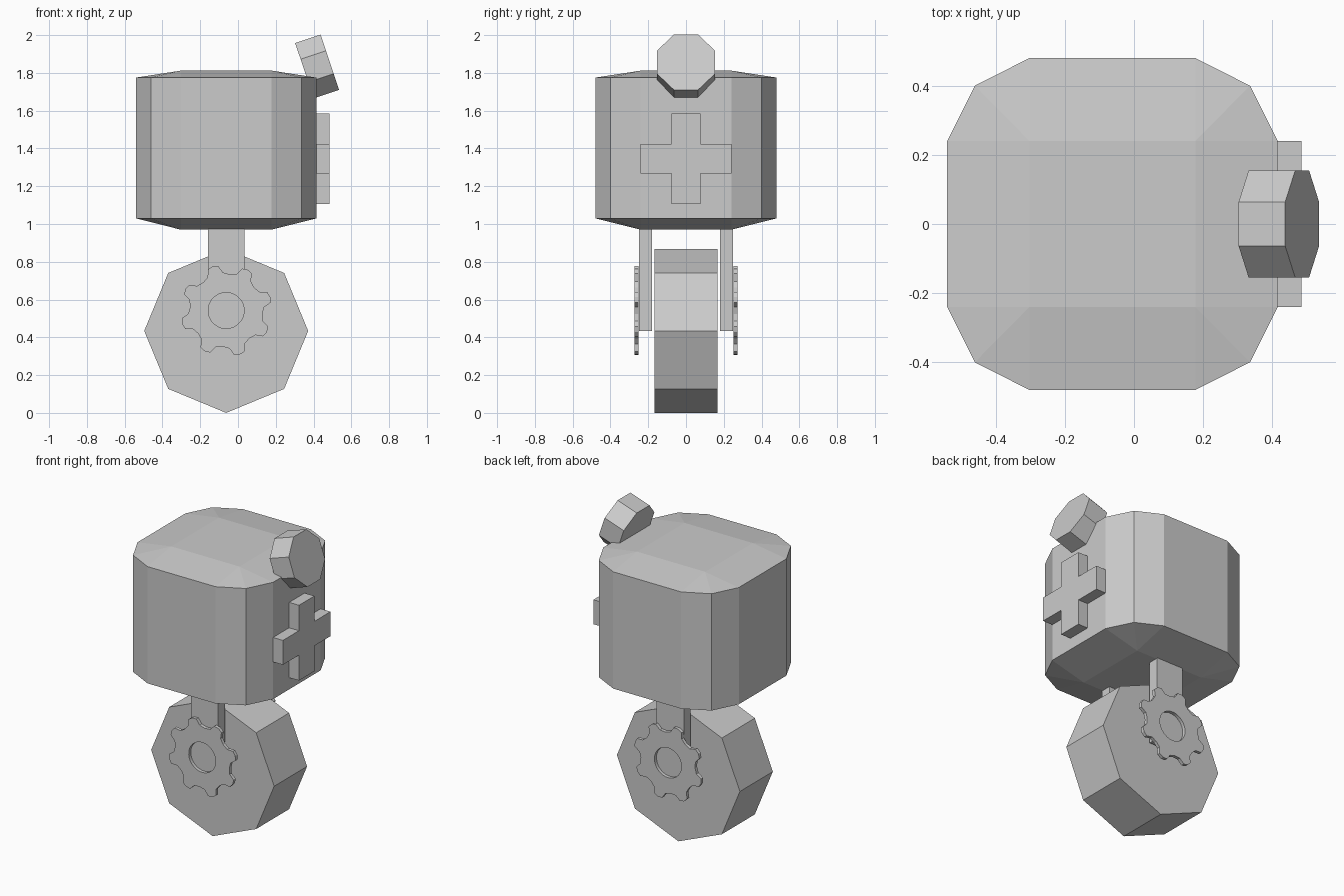
import bpy, bmesh, math
from mathutils import Matrix, Vector

if "Cube" in bpy.data.objects:
    bpy.data.objects.remove(bpy.data.objects["Cube"])

CX = -0.0625  # shared centre line of body, wheel and legs


def finish(bm, name):
    bmesh.ops.recalc_face_normals(bm, faces=bm.faces)
    mesh = bpy.data.meshes.new(name)
    bm.to_mesh(mesh)
    bm.free()
    obj = bpy.data.objects.new(name, mesh)
    bpy.context.collection.objects.link(obj)
    return obj


def prism(name, profile, depth, matrix):
    """Extrude a 2D profile from local z = 0 to depth, then place it."""
    bm = bmesh.new()
    face = bm.faces.new([bm.verts.new((u, v, 0)) for u, v in profile])
    ext = bmesh.ops.extrude_face_region(bm, geom=[face])["geom"]
    bmesh.ops.translate(bm, vec=(0, 0, depth),
                        verts=[g for g in ext if isinstance(g, bmesh.types.BMVert)])
    bm.transform(matrix)
    return finish(bm, name)


def frame(u, v, w, origin):
    m = Matrix((u, v, w)).transposed().to_4x4()
    m.translation = Vector(origin)
    return m


def polygon(n, r, start):
    return [(r * math.cos(start + math.tau * i / n),
             r * math.sin(start + math.tau * i / n)) for i in range(n)]


# Body: rounded box with shallow domed top and bottom
bm = bmesh.new()
inner, rings = [], []
corner = [(0.478, 0.24), (0.398, 0.40), (0.24, 0.48)]
signs = [(1, 1), (-1, 1), (-1, -1), (1, -1)]
for z_edge, z_cap in ((1.03, 0.97), (1.775, 1.812)):
    ring = []
    for sx, sy in signs:
        pts = corner if sx * sy > 0 else corner[::-1]
        ring += [bm.verts.new((CX + sx * x, sy * y, z_edge)) for x, y in pts]
    cap = [bm.verts.new((CX + sx * 0.24, sy * 0.24, z_cap)) for sx, sy in signs]
    bm.faces.new(cap)
    for i in range(4):
        a, b, c, d = (ring[(3 * i + k) % 12] for k in range(4))
        bm.faces.new((cap[i], a, b))
        bm.faces.new((cap[i], b, c))
        bm.faces.new((cap[i], c, d, cap[(i + 1) % 4]))
    rings.append(ring)
for i in range(12):
    j = (i + 1) % 12
    bm.faces.new((rings[0][i], rings[0][j], rings[1][j], rings[1][i]))
finish(bm, "body")

# Wheel: octagonal, standing on one corner
X, Y, Z = (1, 0, 0), (0, 1, 0), (0, 0, 1)
prism("wheel", polygon(8, 0.434, math.pi / 2), 0.332,
      frame(X, Z, Y, (CX, -0.166, 0.434)))

# Fork legs and toothed hub rings on both sides
teeth = [(-22.5, 0.192), (-12, 0.202), (-7, 0.238), (0, 0.244), (7, 0.238), (12, 0.202)]
for side, label in ((-1, "front"), (1, "back")):
    prism(label + "_leg", [(-0.096, 0.434), (0.096, 0.434), (0.096, 1.1), (-0.096, 1.1)],
          0.068, frame(X, Z, (0, side, 0), (CX, side * 0.181, 0)))

    bm = bmesh.new()
    loops = []
    for y in (0.251, 0.272):
        outer, hole = [], []
        for t in range(8):
            for deg, r in teeth:
                a = math.radians(17 + 45 * t + deg)
                for lst, rad in ((outer, r), (hole, 0.095)):
                    lst.append(bm.verts.new((CX + rad * math.cos(a), side * y,
                                             0.542 + rad * math.sin(a))))
        loops += [outer, hole]
    lo, lh, ho, hh = loops
    for p, q in ((lo, lh), (ho, hh), (lo, ho), (lh, hh)):
        for i in range(48):
            j = (i + 1) % 48
            bm.faces.new((p[i], p[j], q[j], q[i]))
    finish(bm, label + "_hub_gear")

# Raised cross on the right face
a, b = 0.078, 0.24
cross = [(a, b), (a, a), (b, a), (b, -a), (a, -a), (a, -b),
         (-a, -b), (-a, -a), (-b, -a), (-b, a), (-a, a), (-a, b)]
prism("cross_panel", cross, 0.085, frame(Y, Z, X, (0.40, 0, 1.345)))

# Eye: octagonal drum tilted upward
tilt = math.radians(18.5)
axis = Vector((math.cos(tilt), 0, math.sin(tilt)))
up = Vector((-math.sin(tilt), 0, math.cos(tilt)))
prism("eye", polygon(8, 0.167, math.pi / 8), 0.142,
      frame(Y, up, axis, Vector((0.419, 0, 1.834)) - axis * 0.071))
